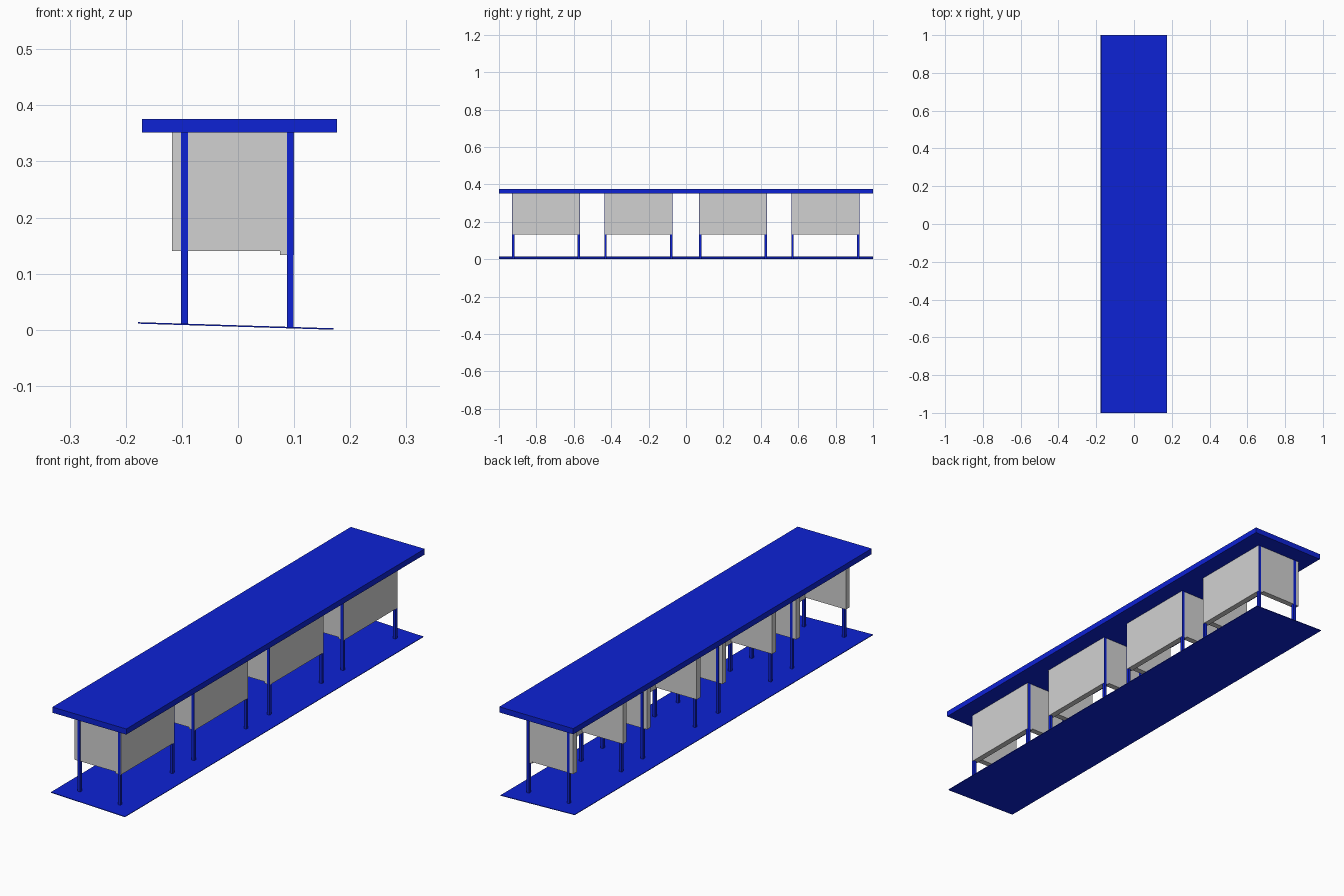
import bpy
import bmesh
from math import atan2
from mathutils import Matrix

cube = bpy.data.objects.get("Cube")
if cube:
    bpy.data.objects.remove(cube, do_unlink=True)


def make_material(name, rgb):
    mat = bpy.data.materials.new(name)
    mat.use_nodes = True
    colour = (*rgb, 1)
    mat.diffuse_color = colour
    mat.node_tree.nodes["Principled BSDF"].inputs["Base Color"].default_value = colour
    return mat


BLUE = make_material("blue paint", (0.004, 0.016, 0.66))
GREY = make_material("grey panel", (0.64, 0.64, 0.64))


def box(name, mat, x, y, z, tilt=0):
    """Box from (min, max) ranges, optionally tilted about the y axis."""
    size = [b - a for a, b in (x, y, z)]
    centre = [(a + b) / 2 for a, b in (x, y, z)]
    bm = bmesh.new()
    bmesh.ops.create_cube(bm, size=1)
    bm.transform(Matrix.Translation(centre) @ Matrix.Rotation(tilt, 4, "Y")
                 @ Matrix.Diagonal((*size, 1)))
    mesh = bpy.data.meshes.new(name)
    bm.to_mesh(mesh)
    bm.free()
    mesh.materials.append(mat)
    obj = bpy.data.objects.new(name, mesh)
    bpy.context.collection.objects.link(obj)
    return obj


ROOF_BASE = 0.352
POST = 0.012
SLOPE = atan2(0.0108, 0.348)
POST_X = {"right": -0.1015, "left": 0.087}
POST_FOOT = {"right": 0.010, "left": 0.004}


def booth(y0, y1):
    # Four corner posts
    for side, x in POST_X.items():
        for end, y in (("front", y0), ("back", y1 - POST)):
            box(f"{end}_{side}_post", BLUE, (x, x + POST),
                (y, y + POST), (POST_FOOT[side], ROOF_BASE))
    # End panels, set just inside the outer post faces
    inset, thick = 0.002, 0.025
    box("front_end_panel", GREY, (-0.118, 0.0975),
        (y0 + inset, y0 + inset + thick), (0.14, ROOF_BASE))
    box("back_end_panel", GREY, (-0.118, 0.0975),
        (y1 - inset - thick, y1 - inset), (0.14, ROOF_BASE))
    # Long side panel, covering the outer faces of the left posts
    box("side_panel", GREY, (0.075, 0.0998),
        (y0 + inset, y1 - inset), (0.133, ROOF_BASE))


# Two identical modules, each with a roof, a sloping floor and two booths
for start in (-1, 0):
    span = (start, start + 1)
    box("roof_slab", BLUE, (-0.171, 0.176), span, (ROOF_BASE, 0.376))
    box("floor_sheet", BLUE, (-0.178, 0.17), span, (0.0055, 0.0081), SLOPE)
    booth(start + 0.07, start + 0.432)
    booth(start + 0.564, start + 0.927)
